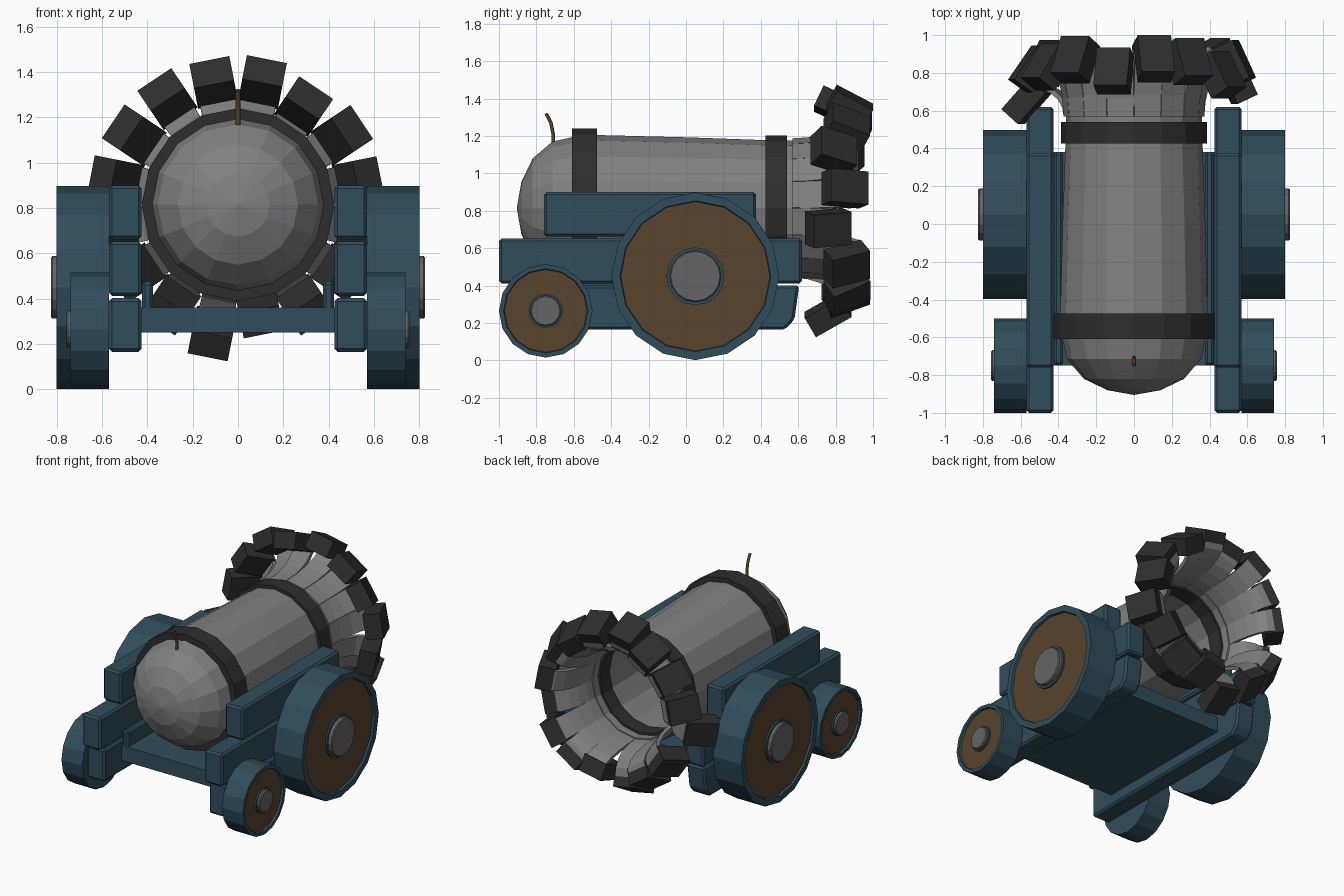
import bpy, bmesh, math
from mathutils import Matrix, Vector

if "Cube" in bpy.data.objects:
    bpy.data.objects.remove(bpy.data.objects["Cube"])

AXIS_Z = 0.815   # height of the barrel axis
SIDES = 16


def material(name, rgb):
    m = bpy.data.materials.new(name)
    m.diffuse_color = (*rgb, 1)
    m.use_nodes = True
    m.node_tree.nodes["Principled BSDF"].inputs["Base Color"].default_value = m.diffuse_color
    return m


STEEL = material("grey_steel", (0.22, 0.22, 0.22))
HUB = material("hub_grey", (0.13, 0.13, 0.13))
IRON = material("dark_iron", (0.027, 0.027, 0.027))
TEAL = material("teal_paint", (0.03, 0.075, 0.105))
WOOD = material("brown_wood", (0.10, 0.056, 0.026))


def add_object(name, bm, *mats, mirror=False, bevel=0, solid=0):
    bmesh.ops.recalc_face_normals(bm, faces=bm.faces)
    me = bpy.data.meshes.new(name)
    bm.to_mesh(me)
    bm.free()
    for m in mats:
        me.materials.append(m)
    ob = bpy.data.objects.new(name, me)
    bpy.context.collection.objects.link(ob)
    if bevel:
        mod = ob.modifiers.new("bevel", 'BEVEL')
        mod.width, mod.segments = bevel, 1
    if solid:
        mod = ob.modifiers.new("solid", 'SOLIDIFY')
        mod.thickness, mod.offset = solid, -1
    if mirror:
        ob.modifiers.new("mirror", 'MIRROR')
    return ob


def lathe(name, profile, mat, closed=False, **kw):
    """Spin (y, radius) points around the barrel axis."""
    bm = bmesh.new()
    rings = []
    for y, r in profile:
        if r == 0:
            rings.append([bm.verts.new((0, y, AXIS_Z))] * SIDES)
        else:
            rings.append([bm.verts.new((r * math.cos(a), y, AXIS_Z + r * math.sin(a)))
                          for a in (math.tau * i / SIDES for i in range(SIDES))])
    pairs = list(zip(rings, rings[1:])) + ([(rings[-1], rings[0])] if closed else [])
    for p, q in pairs:
        for i in range(SIDES):
            j = (i + 1) % SIDES
            bm.faces.new(dict.fromkeys((p[i], p[j], q[j], q[i])))
    return add_object(name, bm, mat, **kw)


def side_plank(name, outline, x0, x1):
    """Extrude a (y, z) outline in x, mirrored to both sides."""
    bm = bmesh.new()
    f = bm.faces.new([bm.verts.new((x0, y, z)) for y, z in outline])
    ext = bmesh.ops.extrude_face_region(bm, geom=[f])
    bmesh.ops.translate(bm, vec=(x1 - x0, 0, 0),
                        verts=[v for v in ext["geom"] if isinstance(v, bmesh.types.BMVert)])
    return add_object(name, bm, TEAL, mirror=True, bevel=0.014)


def rect(y0, y1, z0, z1):
    return [(y0, z0), (y1, z0), (y1, z1), (y0, z1)]


def disc(bm, x0, x1, y, z, r, sides=16):
    mat = Matrix.Translation(((x0 + x1) / 2, y, z)) @ Matrix.Rotation(math.pi / 2, 4, 'Y')
    return bmesh.ops.create_cone(bm, cap_ends=True, segments=sides, radius1=r, radius2=r,
                                 depth=x1 - x0, matrix=mat)


def wheel(name, y, z, r, x0, x1, hub_r, hub_x):
    # tyre with recessed wooden face
    bm = bmesh.new()
    disc(bm, x0, x1, y, z, r)
    bm.normal_update()
    face = max(bm.faces, key=lambda f: f.calc_center_median().x)
    bmesh.ops.inset_region(bm, faces=[face], thickness=r * 0.1)
    bmesh.ops.inset_region(bm, faces=[face], thickness=0.004, depth=-0.015)
    face.material_index = 1
    add_object(name, bm, TEAL, WOOD, mirror=True)
    # hub cap with a painted collar
    bm = bmesh.new()
    disc(bm, x1 - 0.03, x1 - 0.003, y, z, hub_r * 1.12)
    add_object(name + "_collar", bm, TEAL, mirror=True)
    bm = bmesh.new()
    disc(bm, x1 - 0.03, hub_x, y, z, hub_r)
    add_object(name + "_hub", bm, HUB, mirror=True, bevel=0.006)


# barrel with domed breech and open front
lathe("barrel", [(-0.905, 0), (-0.88, 0.14), (-0.82, 0.265), (-0.715, 0.355), (-0.55, 0.392),
                 (0.0, 0.378), (0.45, 0.362), (0.6, 0.36)], STEEL, solid=0.02)


def band(name, y0, y1, r, inner):
    lathe(name, [(y0, inner), (y0, r), (y1, r), (y1, inner)], IRON, closed=True)


band("breech_band", -0.61, -0.475, 0.425, 0.36)
band("muzzle_band", 0.425, 0.54, 0.387, 0.325)

# burst muzzle: one curled petal per barrel side, (block y, block radius, tilt)
PETALS = [(0.85, 0.54, 25), (0.79, 0.55, 30), (0.86, 0.52, 25), (0.875, 0.55, 28),
          (0.81, 0.55, 25), (0.87, 0.56, 28), (0.83, 0.55, 35), (0.82, 0.55, 35),
          (0.65, 0.58, 42), (0.85, 0.54, 28), (0.85, 0.53, 28), (0.76, 0.58, 30),
          (0.86, 0.49, 20), (0.86, 0.53, 28), (0.86, 0.54, 25), (0.76, 0.55, 25)]
petals, blocks = bmesh.new(), bmesh.new()
for k, (yc, rc, tilt) in enumerate(PETALS):
    a = math.tau * (k + 0.5) / SIDES
    # local x = tangent, y = along the barrel, z = outwards
    frame = Matrix.Translation((0, 0, AXIS_Z)) @ Matrix.Rotation(math.pi / 2 - a, 4, 'Y')
    y0, r0, ya, ra = 0.57, 0.353, yc + 0.08, rc - 0.06
    path = [(y0 + (ya - y0) * math.sin(t), r0 + (ra - r0) * (1 - math.cos(t)))
            for t in (math.pi / 2 * i / 5 for i in range(6))] + [(yc + 0.02, rc)]
    rows = []
    for i, (y, r) in enumerate(path):
        w = 0.071 + 0.012 * i / 6
        rows.append([petals.verts.new(frame @ Vector((s * w, y, r))) for s in (-1, 1)])
    for p, q in zip(rows, rows[1:]):
        petals.faces.new((p[0], p[1], q[1], q[0]))
    # iron rim fragment on the petal end
    bmesh.ops.create_cube(blocks, size=1, matrix=frame @ Matrix.Translation((0, yc, rc))
                          @ Matrix.Rotation(math.radians(-tilt), 4, 'X')
                          @ Matrix.Diagonal((0.18, 0.22, 0.12, 1)))
ob = add_object("muzzle_petals", petals, STEEL, solid=0.025)
ob.modifiers["solid"].offset = 0
add_object("muzzle_rim_blocks", blocks, IRON)

# fuse
cu = bpy.data.curves.new("fuse", 'CURVE')
cu.dimensions, cu.bevel_depth, cu.bevel_resolution = '3D', 0.011, 1
cu.use_fill_caps = True
sp = cu.splines.new('POLY')
pts = [(-0.708, 1.15), (-0.71, 1.21), (-0.722, 1.27), (-0.748, 1.32)]
sp.points.add(len(pts) - 1)
for p, (y, z) in zip(sp.points, pts):
    p.co = (0, y, z, 1)
cu.materials.append(WOOD)
bpy.context.collection.objects.link(bpy.data.objects.new("fuse", cu))

# carriage sides
side_plank("lower_side_beam", [(-0.95, 0.165), (0.53, 0.165), (0.58, 0.22), (0.605, 0.402),
                               (-0.95, 0.402)], 0.425, 0.57)
side_plank("middle_side_beam", rect(-1.0, 0.62, 0.412, 0.652), 0.425, 0.57)
side_plank("upper_side_beam", rect(-0.76, 0.375, 0.662, 0.9), 0.425, 0.57)
side_plank("bed_lip", rect(-0.75, 0.38, 0.3, 0.475), 0.375, 0.424)

# carriage bed
bm = bmesh.new()
bmesh.ops.create_cube(bm, size=1, matrix=Matrix.Translation((0, -0.185, 0.305))
                      @ Matrix.Diagonal((0.85, 1.13, 0.11, 1)))
add_object("carriage_bed", bm, TEAL)

# wheels
wheel("large_wheel", 0.05, 0.45, 0.448, 0.57, 0.80, 0.138, 0.825)
wheel("small_wheel", -0.75, 0.265, 0.25, 0.57, 0.74, 0.082, 0.756)
